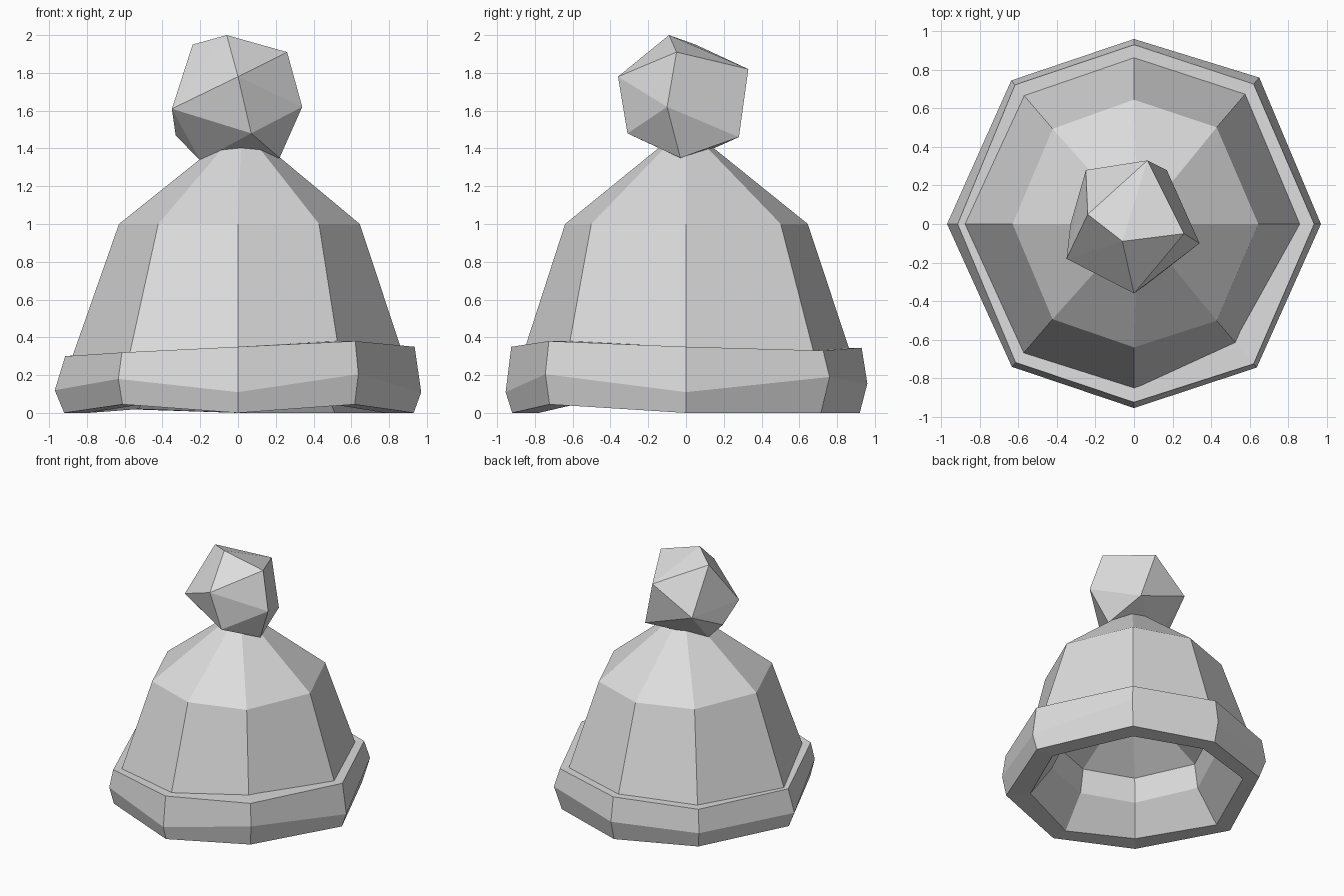
import bpy
import bmesh

SIDES = 8
# Slightly uneven octagon: axis corners and diagonal corners, counter-clockwise from +x
DIAG = (0.65, 0.76)
CORNERS = [(1, 0), DIAG, (0, 1), (-DIAG[0], DIAG[1]),
           (-1, 0), (-DIAG[0], -DIAG[1]), (0, -1), (DIAG[0], -DIAG[1])]

old = bpy.data.objects.get("Cube")
if old:
    bpy.data.objects.remove(old, do_unlink=True)

grey = bpy.data.materials.new("light_grey")
grey.use_nodes = True
colour = (0.72, 0.72, 0.72, 1)
grey.diffuse_color = colour
grey.node_tree.nodes["Principled BSDF"].inputs["Base Color"].default_value = colour


def finish(bm, name):
    mesh = bpy.data.meshes.new(name)
    bm.to_mesh(mesh)
    bm.free()
    mesh.materials.append(grey)
    obj = bpy.data.objects.new(name, mesh)
    bpy.context.collection.objects.link(obj)
    return obj


def spread(value):
    """One number for the whole ring, or one number per corner."""
    return value if isinstance(value, list) else [value] * SIDES


def loft(name, rings):
    """Skin (radius, height) rings in order; radius zero makes a point."""
    bm = bmesh.new()
    loops = []
    for radius, height in rings:
        if radius == 0:
            loops.append([bm.verts.new((0.02, 0, height))] * SIDES)
        else:
            loops.append([bm.verts.new((x * r, y * r, z)) for (x, y), r, z
                          in zip(CORNERS, spread(radius), spread(height))])
    for low, high in zip(loops, loops[1:]):
        for i in range(SIDES):
            j = (i + 1) % SIDES
            quad = dict.fromkeys((low[i], low[j], high[j], high[i]))
            bm.faces.new(list(quad))
    return finish(bm, name)


# Hollow underside, from its top point down to the opening
mouth_height = [0, 0, 0, 0.02, 0, 0.045, 0, 0.045]
mouth = ([0.78, 0.79, 0.79, 0.81, 0.79, 0.79, 0.78, 0.77], mouth_height)
loft("lining", [(0, 0.8), (0.58, 0.435), (0.61, 0.245), mouth])

# Folded brim with an uneven, hand-made edge
loft("brim", [
    mouth,
    ([0.93, 0.94, 0.92, 0.93, 0.92, 0.94, 0.92, 0.95], mouth_height),
    ([0.97, 1, 0.96, 0.98, 0.97, 0.975, 0.955, 0.98],
     [0.11, 0.19, 0.155, 0.15, 0.12, 0.18, 0.11, 0.205]),
    ([0.935, 0.955, 0.93, 0.95, 0.915, 0.945, 0.925, 0.955],
     [0.35, 0.33, 0.345, 0.33, 0.3, 0.32, 0.35, 0.38]),
    (0.8, [0.35, 0.33, 0.34, 0.33, 0.3, 0.32, 0.35, 0.38]),
])

# Crown of the hat
loft("crown", [
    ([0.88, 0.9, 0.88, 0.89, 0.88, 0.89, 0.87, 0.83], 0.29),
    ([0.645, 0.66, 0.645, 0.65, 0.63, 0.65, 0.64, 0.66], 1),
    (0, 1.52),
])

# Faceted pompom as the hull of its corners
pompom_corners = [
    (0, -0.36, 1.78), (0.34, -0.1, 1.62), (-0.35, -0.18, 1.61),
    (0.26, -0.05, 1.91), (-0.06, -0.09, 2), (-0.24, 0.05, 1.95),
    (0.07, 0.33, 1.82), (0.07, -0.31, 1.48), (-0.2, 0, 1.335),
    (0.22, -0.03, 1.35), (-0.25, 0.28, 1.61), (0.17, 0.28, 1.46),
    (-0.33, 0, 1.47),
]
bm = bmesh.new()
for corner in pompom_corners:
    bm.verts.new(corner)
bmesh.ops.convex_hull(bm, input=bm.verts)
bmesh.ops.recalc_face_normals(bm, faces=bm.faces)
finish(bm, "pompom")
